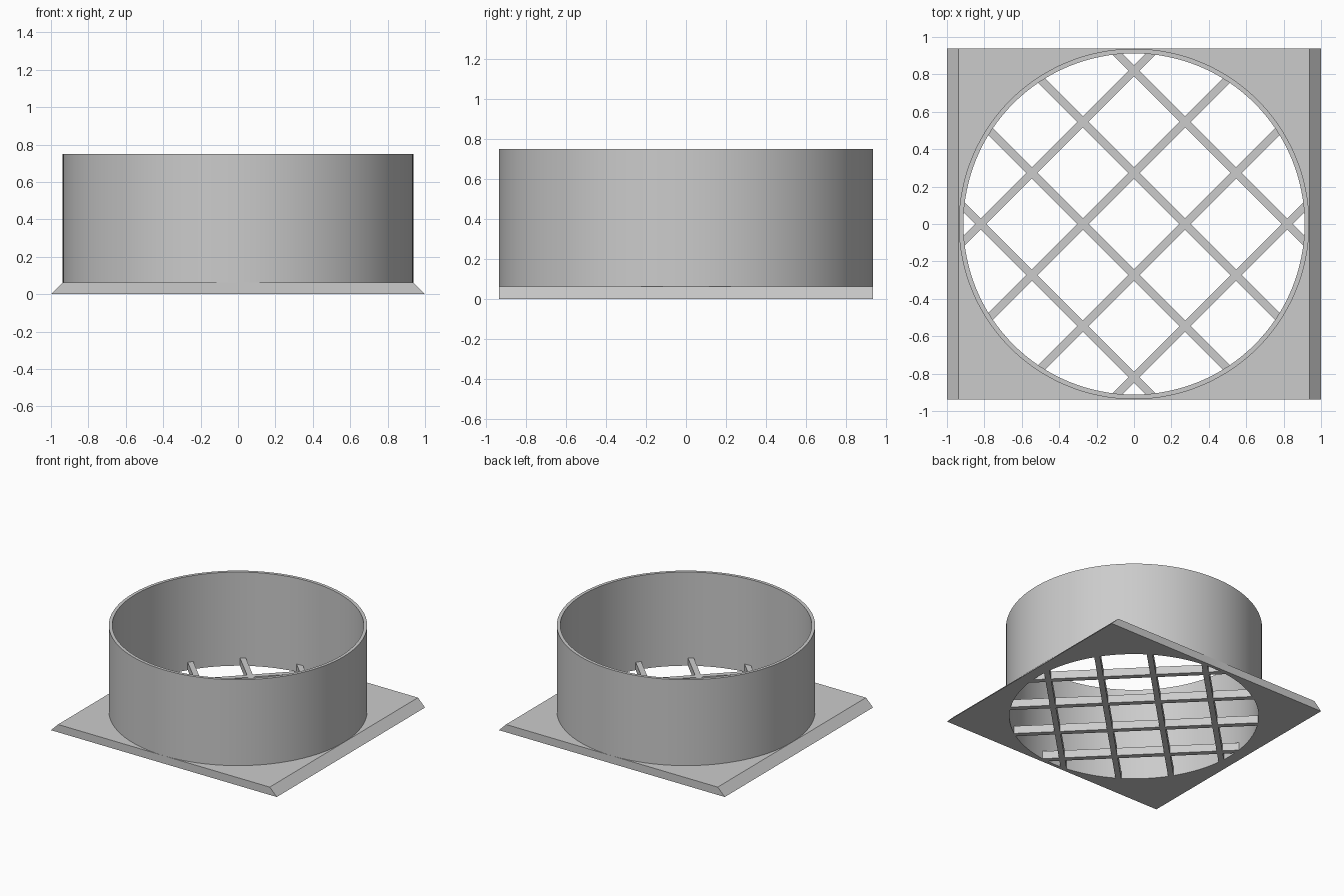
import bpy, bmesh, math

cube = bpy.data.objects.get("Cube")
if cube:
    bpy.data.objects.remove(cube, do_unlink=True)

SEGMENTS = 128
R_IN, R_OUT = 0.912, 0.937
HALF, PLATE, TOP = 0.9375, 0.0625, 0.75

grey = bpy.data.materials.new("light grey plastic")
grey.use_nodes = True
colour = (0.6, 0.6, 0.6, 1)
grey.diffuse_color = colour
grey.node_tree.nodes["Principled BSDF"].inputs["Base Color"].default_value = colour


def finish(bm, name):
    bmesh.ops.recalc_face_normals(bm, faces=bm.faces)
    mesh = bpy.data.meshes.new(name)
    bm.to_mesh(mesh)
    bm.free()
    mesh.materials.append(grey)
    obj = bpy.data.objects.new(name, mesh)
    bpy.context.collection.objects.link(obj)
    return obj


def loop(bm, half_x, half_y, z, square=False):
    """Closed ring of points, round or pushed out to a rectangle."""
    verts = []
    for i in range(SEGMENTS):
        a = math.tau * i / SEGMENTS
        c, s = math.cos(a), math.sin(a)
        k = 1 / max(abs(c), abs(s)) if square else 1
        verts.append(bm.verts.new((half_x * c * k, half_y * s * k, z)))
    return verts


# Flange plate with two sloped sides, running up into the round collar
bm = bmesh.new()
rings = [
    loop(bm, R_IN, R_IN, 0),
    loop(bm, 1, HALF, 0, True),
    loop(bm, HALF, HALF, PLATE, True),
    loop(bm, R_OUT, R_OUT, PLATE),
    loop(bm, R_OUT, R_OUT, TOP),
    loop(bm, R_IN, R_IN, TOP),
]
for lower, upper in zip(rings, rings[1:] + rings[:1]):
    for i in range(SEGMENTS):
        j = (i + 1) % SEGMENTS
        bm.faces.new((lower[i], lower[j], upper[j], upper[i]))
body = finish(bm, "flanged_collar")
bpy.context.view_layer.objects.active = body
body.select_set(True)
bpy.ops.object.shade_smooth_by_angle(angle=math.radians(30))
body.select_set(False)

# Diagonal grille bars across the opening
PITCH, WIDTH = 0.386, 0.042
for direction, turn in (("rising", 45), ("falling", -45)):
    for n in range(4):
        offset = (n - 1.5) * PITCH
        length = 2 * math.sqrt(0.925 ** 2 - offset ** 2)
        bm = bmesh.new()
        bmesh.ops.create_cube(bm, size=1)
        bmesh.ops.scale(bm, vec=(length, WIDTH, PLATE), verts=bm.verts)
        bmesh.ops.translate(bm, vec=(0, offset, PLATE / 2), verts=bm.verts)
        bar = finish(bm, f"grille_bar_{direction}_{n + 1}")
        bar.rotation_euler.z = math.radians(turn)
